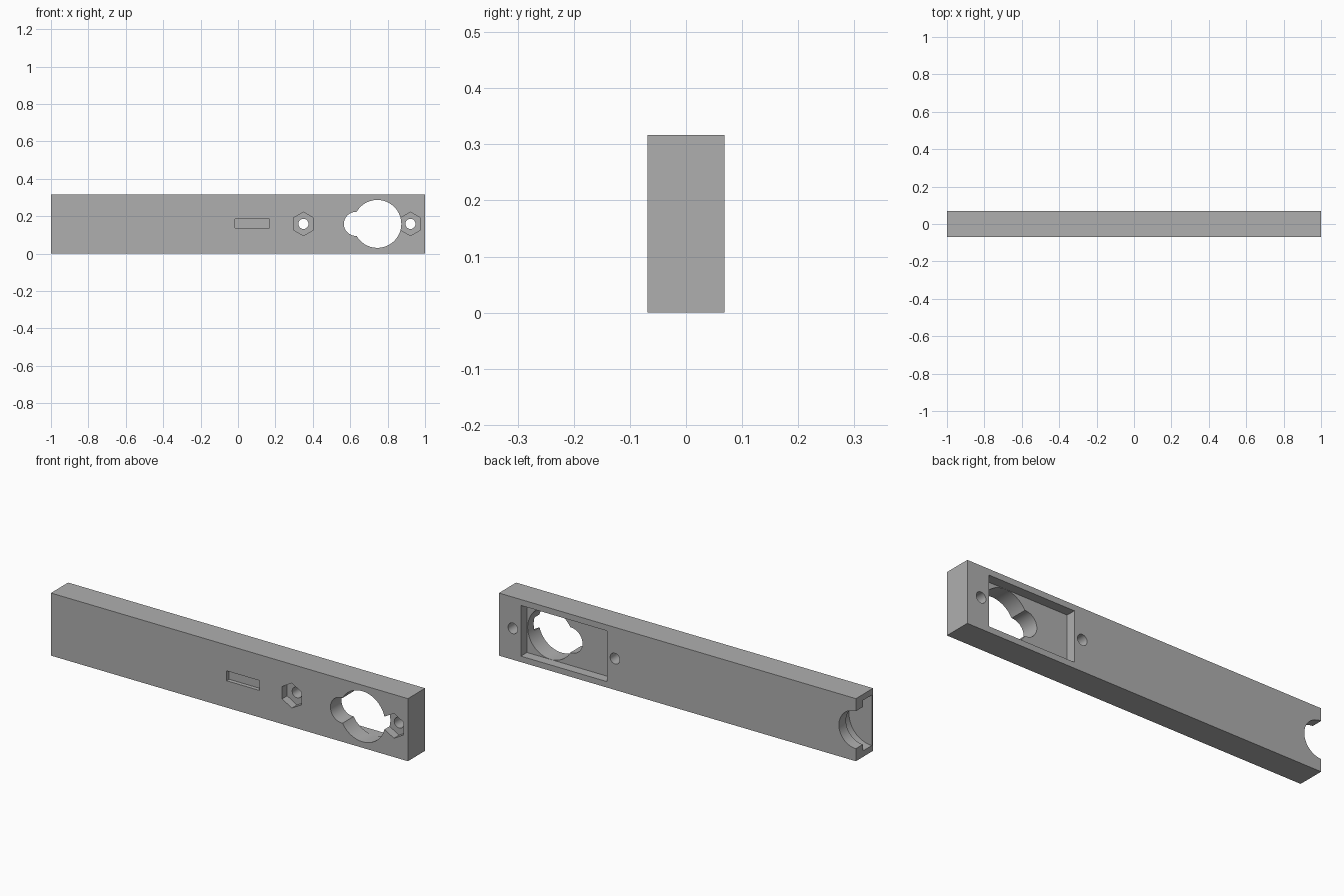
import bpy
from math import pi

WIDTH, THICK, HEIGHT = 2.0, 0.138, 0.317
FRONT, BACK, MID = -THICK / 2, THICK / 2, HEIGHT / 2

cube = bpy.data.objects.get("Cube")
if cube:
    bpy.data.objects.remove(cube, do_unlink=True)

grey = bpy.data.materials.new("plain grey")
grey.use_nodes = True
colour = (0.43, 0.43, 0.43, 1)
grey.diffuse_color = colour
grey.node_tree.nodes["Principled BSDF"].inputs["Base Color"].default_value = colour


def box(name, x0, x1, y0, y1, z0, z1):
    bpy.ops.mesh.primitive_cube_add(
        size=1, location=((x0 + x1) / 2, (y0 + y1) / 2, (z0 + z1) / 2))
    ob = bpy.context.object
    ob.name = name
    ob.scale = (x1 - x0, y1 - y0, z1 - z0)
    bpy.ops.object.transform_apply(location=False, rotation=False)
    ob.data.materials.append(grey)
    return ob


def drill(name, x, radius, y0, y1, sides=64):
    """Prism along y, with a corner pointing up."""
    bpy.ops.mesh.primitive_cylinder_add(
        vertices=sides, radius=radius, depth=y1 - y0,
        location=(x, (y0 + y1) / 2, MID), rotation=(pi / 2, 0, 0))
    ob = bpy.context.object
    ob.name = name
    ob.data.materials.append(grey)
    return ob


bar = box("bar", -WIDTH / 2, WIDTH / 2, FRONT, BACK, 0, HEIGHT)
out = 0.03  # overshoot beyond the surface

cutters = [
    # rectangular pocket in the back, opened to the front by a keyhole
    box("back_pocket_cutter", 0.395, 0.877, 0.02, BACK + out, 0.03, 0.287),
    drill("large_opening_cutter", 0.745, 0.128, FRONT - out, 0.035, 96),
    drill("small_opening_cutter", 0.63, 0.064, FRONT - out, 0.03),
    # shallow slot in the front
    box("front_slot_cutter", -0.016, 0.168, FRONT - out, FRONT + 0.02, 0.136, 0.186),
    # stepped half-round notch in the end
    drill("end_notch_cutter", -1, 0.095, 0.0, BACK + out),
    drill("end_disc_cutter", -1, 0.128, FRONT + 0.01, 0.012, 96),
]
# screw holes with hexagonal nut recesses
for label, x in (("inner", 0.35), ("outer", 0.922)):
    cutters.append(drill(label + "_screw_cutter", x, 0.027, FRONT - out, BACK + out, 48))
    cutters.append(drill(label + "_nut_cutter", x, 0.063, FRONT - out, FRONT + 0.041, 6))

for cutter in cutters:
    mod = bar.modifiers.new(cutter.name, 'BOOLEAN')
    mod.operation = 'DIFFERENCE'
    mod.solver = 'EXACT'
    mod.object = cutter
    bpy.context.view_layer.objects.active = bar
    bpy.ops.object.modifier_apply(modifier=mod.name)
    bpy.data.objects.remove(cutter, do_unlink=True)

bpy.ops.object.select_all(action='DESELECT')
bar.select_set(True)
bpy.context.view_layer.objects.active = bar
bpy.ops.object.shade_smooth_by_angle(angle=pi / 6)
